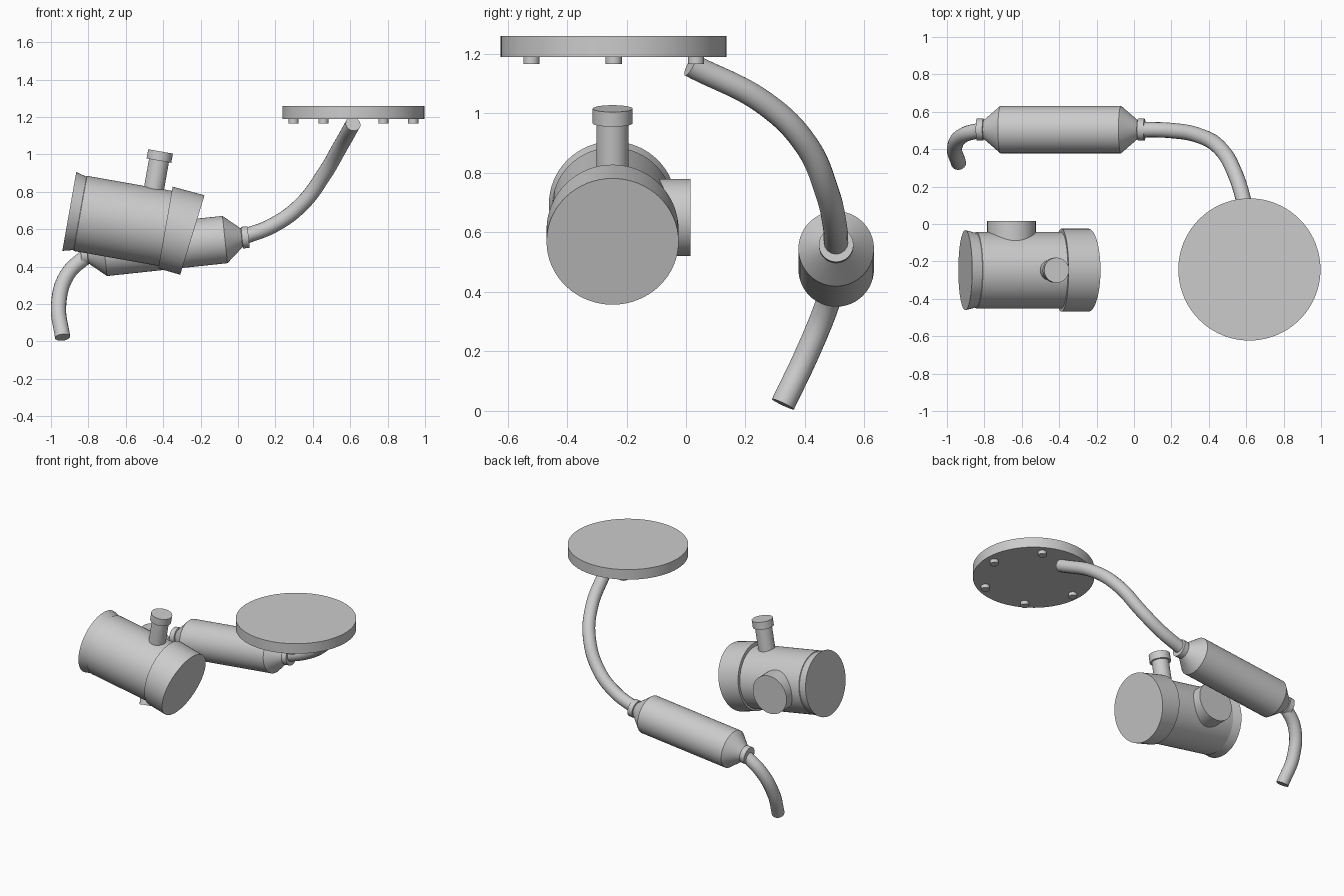
import bpy, bmesh, math
from mathutils import Vector, Matrix

old = bpy.data.objects.get("Cube")
if old:
    bpy.data.objects.remove(old, do_unlink=True)

grey = bpy.data.materials.new("plain grey")
grey.use_nodes = True
COLOUR = (0.6, 0.6, 0.6, 1)
grey.diffuse_color = COLOUR
grey.node_tree.nodes["Principled BSDF"].inputs["Base Color"].default_value = COLOUR


def finish(obj, angle=20):
    obj.data.materials.clear()
    obj.data.materials.append(grey)
    bpy.ops.object.select_all(action="DESELECT")
    obj.select_set(True)
    bpy.context.view_layer.objects.active = obj
    bpy.ops.object.shade_smooth_by_angle(angle=math.radians(angle))


def loft(name, rings, segments=64):
    """Closed round solid through (centre, axis, radius) rings."""
    bm = bmesh.new()
    loops = []
    for centre, axis, radius in rings:
        side = Vector((0, 1, 0)) if abs(axis.y) < 0.9 else Vector((1, 0, 0))
        up = axis.cross(side).normalized()
        side = up.cross(axis).normalized()
        angles = [math.tau * i / segments for i in range(segments)]
        loops.append([bm.verts.new(centre + radius * (side * math.cos(a) + up * math.sin(a)))
                      for a in angles])
    for a, b in zip(loops, loops[1:]):
        for i in range(segments):
            j = (i + 1) % segments
            bm.faces.new((a[i], a[j], b[j], b[i]))
    bm.faces.new(loops[0])
    bm.faces.new(loops[-1])
    bmesh.ops.recalc_face_normals(bm, faces=bm.faces)
    mesh = bpy.data.meshes.new(name)
    bm.to_mesh(mesh)
    bm.free()
    obj = bpy.data.objects.new(name, mesh)
    bpy.context.collection.objects.link(obj)
    finish(obj)


def lathe(name, start, axis, profile, segments=64):
    """Profile of (distance along axis, radius)."""
    start, axis = Vector(start), Vector(axis).normalized()
    loft(name, [(start + axis * t, axis, r) for t, r in profile], segments)


def tilt(degrees):
    a = math.radians(degrees)
    return Vector((math.cos(a), 0, math.sin(a)))


def pipe(name, points, radius=0.041):
    curve = bpy.data.curves.new(name, "CURVE")
    curve.dimensions = "3D"
    curve.bevel_depth = radius
    curve.bevel_resolution = 6
    curve.resolution_u = 14
    curve.use_fill_caps = True
    spline = curve.splines.new("BEZIER")
    spline.bezier_points.add(len(points) - 1)
    for bp, co in zip(spline.bezier_points, points):
        bp.co = co
        bp.handle_left_type = bp.handle_right_type = "AUTO"
    obj = bpy.data.objects.new(name, curve)
    bpy.context.collection.objects.link(obj)
    bpy.ops.object.select_all(action="DESELECT")
    obj.select_set(True)
    bpy.context.view_layer.objects.active = obj
    bpy.ops.object.convert(target="MESH")
    finish(bpy.context.view_layer.objects.active, 40)


# Round plate with six bolts underneath
PLATE = Vector((0.617, -0.243, 1.19))
UP = Vector((0, 0, 1))
lathe("mounting_plate", PLATE, UP, [(0, 0.38), (0.07, 0.38)], 96)
for i in range(6):
    a = math.tau * i / 6
    spot = PLATE + 0.32 * Vector((math.cos(a), math.sin(a), 0))
    lathe(f"bolt_{i + 1}", spot - UP * 0.024, UP, [(0, 0.027), (0.03, 0.027)], 24)

# Tilted canister with a flared end
Y = -0.247
lathe("canister_body", (-0.902, Y, 0.695), tilt(-10),
      [(0, 0.214), (0.058, 0.199), (0.06, 0.204), (0.56, 0.204)])

# Wedge-shaped cap on the canister's far end
loft("canister_cap", [(Vector((-0.388, Y, 0.609)), tilt(-10), 0.222),
                      (Vector((-0.244, Y, 0.569)), tilt(-17), 0.222)])

# Filler neck and lid
neck = tilt(80)
lathe("filler_neck", Vector((-0.414, Y, 1.016)) - neck * 0.3, neck, [(0, 0.054), (0.26, 0.054)], 48)
lathe("filler_lid", Vector((-0.414, Y, 1.016)) - neck * 0.05, neck, [(0, 0.067), (0.05, 0.067)], 48)

# Round side cover at the back of the canister
lathe("side_cover", (-0.655, -0.15, 0.65), (0, 1, 0), [(0, 0.13), (0.165, 0.13)])

# Muffler drum with conical ends and collars
lathe("muffler", (-0.714, 0.505, 0.476), tilt(6.1),
      [(-0.127, 0.058), (-0.092, 0.058), (-0.09, 0.05), (0, 0.127),
       (0.648, 0.127), (0.738, 0.05), (0.74, 0.058), (0.775, 0.058)])

# Bent pipes
pipe("inlet_pipe", [(0.02, 0.505, 0.555), (0.195, 0.5, 0.625), (0.34, 0.475, 0.733),
                    (0.46, 0.405, 0.893), (0.54, 0.27, 1.03), (0.615, 0.015, 1.163)])
pipe("outlet_pipe", [(-0.8, 0.505, 0.466), (-0.912, 0.475, 0.358),
                     (-0.959, 0.41, 0.198), (-0.938, 0.326, 0.022)])
